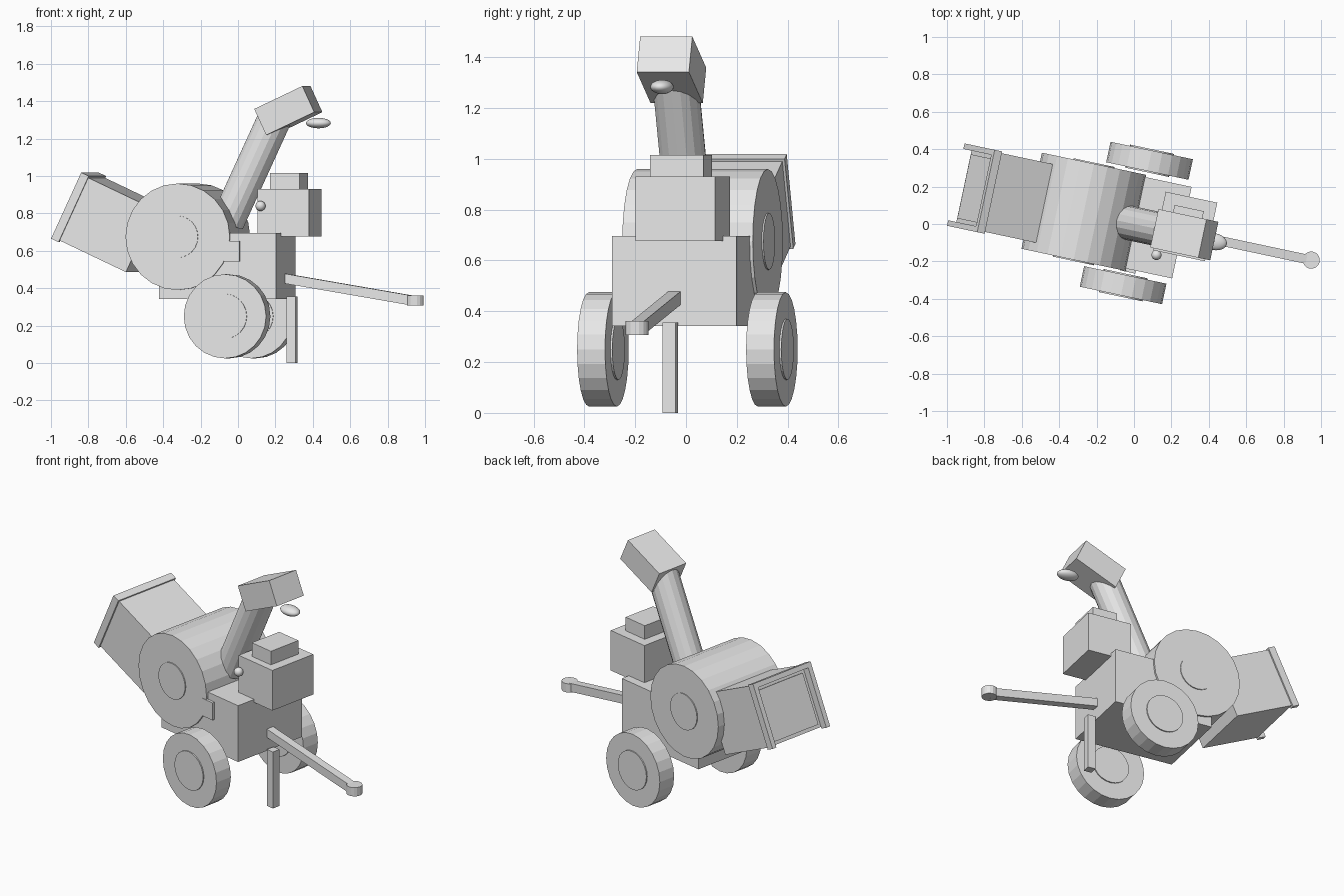
import bpy
from math import radians, cos, sin
from mathutils import Matrix, Vector

cube = bpy.data.objects.get("Cube")
if cube:
    bpy.data.objects.remove(cube, do_unlink=True)

grey = bpy.data.materials.new("plain_grey")
grey.use_nodes = True
COLOUR = (0.8, 0.8, 0.8, 1)
grey.diffuse_color = COLOUR
grey.node_tree.nodes["Principled BSDF"].inputs["Base Color"].default_value = COLOUR

# The whole machine is turned slightly on the ground
YAW = Matrix.Rotation(radians(-12), 4, 'Z')
MID = 0.008


def place(name, loc, size=(1, 1, 1), pitch=0, roll=0):
    """Bake size, pitch about y, roll about x and machine yaw into the mesh."""
    ob = bpy.context.object
    ob.name = ob.data.name = name
    m = (YAW @ Matrix.Translation(loc) @ Matrix.Rotation(radians(pitch), 4, 'Y')
         @ Matrix.Rotation(radians(roll), 4, 'X') @ Matrix.Diagonal((*size, 1)))
    ob.data.transform(m)
    ob.data.materials.append(grey)
    return ob


def box(name, loc, size, pitch=0):
    bpy.ops.mesh.primitive_cube_add(size=1)
    return place(name, loc, size, pitch)


def cylinder(name, loc, r, depth, sides=24, pitch=0, roll=0):
    bpy.ops.mesh.primitive_cylinder_add(radius=r, depth=depth, vertices=sides)
    return place(name, loc, pitch=pitch, roll=roll)


def ball(name, loc, size):
    bpy.ops.mesh.primitive_uv_sphere_add(radius=1, segments=24, ring_count=12)
    place(name, loc, size)
    bpy.ops.object.shade_smooth()


# Chassis, support leg and tow bar
box("chassis", (-0.06, MID, 0.519), (0.64, 0.5, 0.355))
box("support_leg", (0.295, 0, 0.178), (0.05, 0.052, 0.356))
box("tow_bar", (0.605, MID, 0.393), (0.72, 0.05, 0.052), 9.6)
cylinder("tow_coupling", (0.967, MID, 0.335), 0.046, 0.055, 16)
box("control_panel", (0.02, -0.248, 0.597), (0.085, 0.02, 0.11))

# Wheels with hubs showing on both faces
for side, label in ((1, "left"), (-1, "right")):
    y = MID + side * 0.34
    cylinder(label + "_wheel", (0.011, y, 0.25), 0.225, 0.112, roll=90)
    cylinder(label + "_hub", (0.011, y, 0.25), 0.12, 0.126, roll=90)

# Cutting drum
cylinder("drum", (-0.276, MID, 0.675), 0.285, 0.525, roll=90)
cylinder("drum_hub", (-0.276, MID, 0.675), 0.112, 0.537, roll=90)

# Engine
box("engine", (0.271, 0.044, 0.804), (0.282, 0.32, 0.253))
box("engine_cover", (0.271, 0.037, 0.965), (0.16, 0.215, 0.102))
ball("engine_knob", (0.152, -0.137, 0.84), (0.027, 0.027, 0.027))

# Discharge chute
TILT = 25
cylinder("chute", (0.073, 0, 1.035), 0.092, 0.62, 16, pitch=TILT)
box("chute_hood", (0.275, 0, 1.35), (0.29, 0.21, 0.154), -TILT)
ball("chute_deflector", (0.44, -0.003, 1.283), (0.068, 0.045, 0.028))

# Feed hopper, placed along its tilted axis from the outer opening
OPENING = Vector((-0.853, MID, 0.823))
OUT = Vector((-cos(radians(TILT)), 0, sin(radians(TILT))))
UP = Vector((sin(radians(TILT)), 0, cos(radians(TILT))))


def hopper_part(name, out, across, up, size):
    box(name, OPENING + OUT * out + UP * up + Vector((0, across, 0)), size, TILT)


hopper_part("hopper", -0.2, 0, 0, (0.4, 0.43, 0.37))
hopper_part("hopper_flap", 0.004, 0, -0.01, (0.009, 0.35, 0.31))
hopper_part("hopper_top_rail", 0.022, 0, 0.18, (0.045, 0.44, 0.03))
for side, label in ((1, "left"), (-1, "right")):
    hopper_part(label + "_hopper_post", 0.022, side * 0.21, 0, (0.045, 0.03, 0.39))
